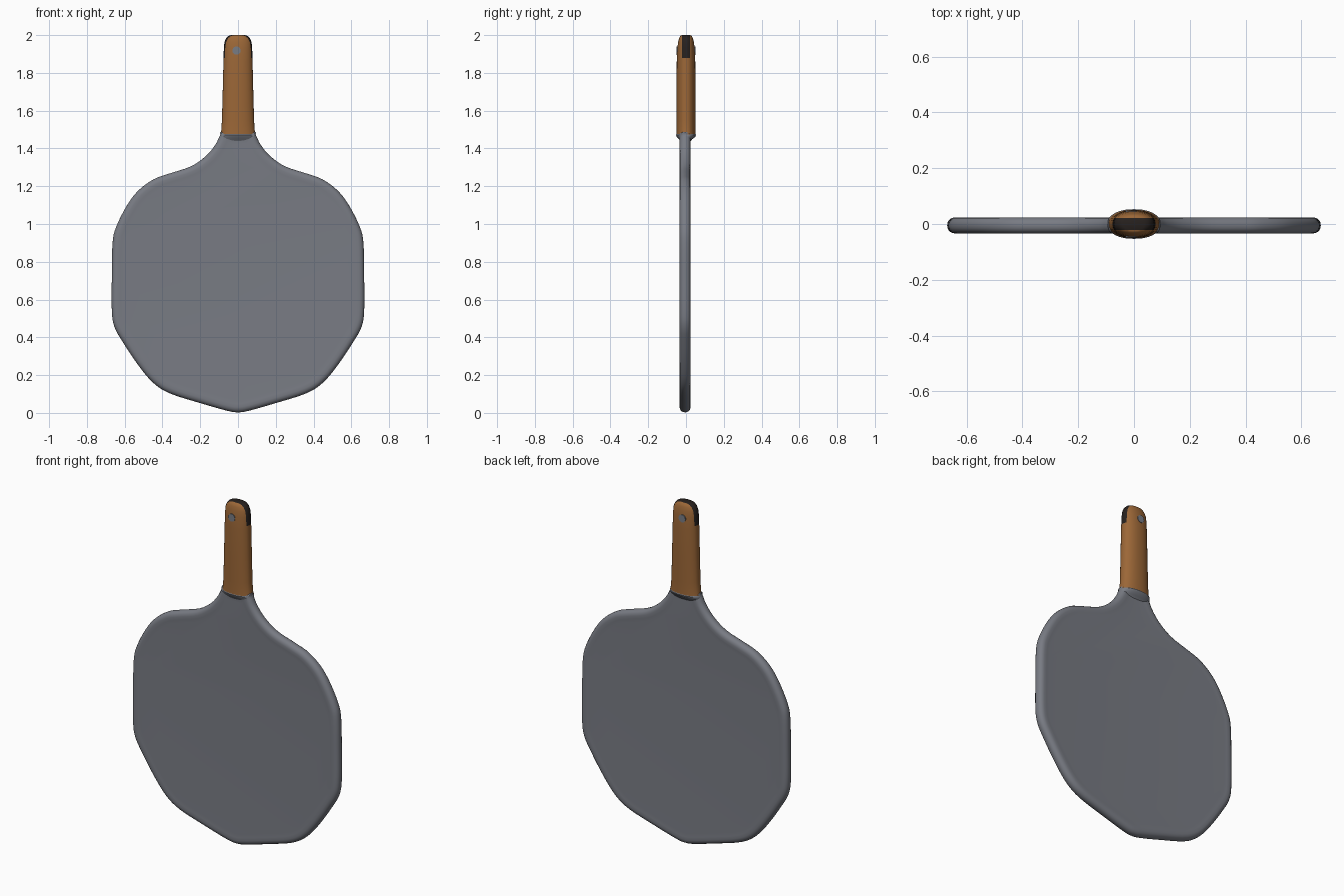
import bpy, bmesh, math
from mathutils import Vector

if "Cube" in bpy.data.objects:
    bpy.data.objects.remove(bpy.data.objects["Cube"])


def material(name, rgb):
    m = bpy.data.materials.new(name)
    m.diffuse_color = (*rgb, 1)
    m.use_nodes = True
    m.node_tree.nodes["Principled BSDF"].inputs["Base Color"].default_value = m.diffuse_color
    return m


GREY = material("slate grey", (0.19, 0.20, 0.23))
BROWN = material("warm wood", (0.33, 0.135, 0.038))
DARK = material("dark brown", (0.02, 0.015, 0.013))


def finish(bm, name, mats, angle=40):
    bmesh.ops.recalc_face_normals(bm, faces=bm.faces[:])
    me = bpy.data.meshes.new(name)
    bm.to_mesh(me)
    bm.free()
    ob = bpy.data.objects.new(name, me)
    bpy.context.collection.objects.link(ob)
    for m in mats:
        me.materials.append(m)
    bpy.ops.object.select_all(action='DESELECT')
    ob.select_set(True)
    bpy.context.view_layer.objects.active = ob
    bpy.ops.object.shade_smooth_by_angle(angle=math.radians(angle))
    return ob


def skin(bm, rings):
    """Bridge closed rings of points and cap both ends."""
    vs = [[bm.verts.new(p) for p in r] for r in rings]
    n = len(vs[0])
    for a, b in zip(vs, vs[1:]):
        for i in range(n):
            j = (i + 1) % n
            bm.faces.new((a[i], a[j], b[j], b[i]))
    bm.faces.new(vs[0])
    bm.faces.new(vs[-1])


def oval(z, rx, ry, y0=0.0, n=48, e=2.2):
    pts = []
    for i in range(n):
        c, s = math.cos(math.tau * i / n), math.sin(math.tau * i / n)
        pts.append((math.copysign(abs(c) ** (2 / e), c) * rx,
                    math.copysign(abs(s) ** (2 / e), s) * ry + y0, z))
    return pts


def smooth_loop(pts, k=4):
    """Closed Catmull-Rom curve through the points."""
    out, n = [], len(pts)
    P = [Vector(p) for p in pts]
    for i in range(n):
        a, b, c, d = P[i - 1], P[i], P[(i + 1) % n], P[(i + 2) % n]
        for s in range(k):
            t = s / k
            out.append(0.5 * (2 * b + (c - a) * t + (2 * a - 5 * b + 4 * c - d) * t * t
                              + (3 * b - a - 3 * c + d) * t ** 3))
    return out


# blade: mirrored outline with a rounded edge and slight rim
half = [(0.06, 0.012), (0.2, 0.052), (0.36, 0.103), (0.45, 0.16), (0.53, 0.255),
        (0.61, 0.375), (0.654, 0.455), (0.668, 0.54), (0.668, 0.72), (0.664, 0.90),
        (0.645, 0.985), (0.59, 1.095), (0.53, 1.175), (0.45, 1.235), (0.37, 1.265),
        (0.25, 1.305), (0.17, 1.36), (0.12, 1.42), (0.095, 1.47), (0.078, 1.49)]
loop = smooth_loop([(0, 0.003)] + half + [(-x, z) for x, z in reversed(half)])
n = len(loop)
normals = []
for i in range(n):
    t = (loop[(i + 1) % n] - loop[i - 1]).normalized()
    normals.append(Vector((-t.y, t.x)))     # points inwards
edge = [(0.065, 0.0265), (0.045, 0.0275), (0.028, 0.029), (0.015, 0.026), (0.006, 0.019), (0.001, 0.010)]
profile = [(o, -h) for o, h in edge] + [(0, 0)] + [(o, h) for o, h in reversed(edge)]
bm = bmesh.new()
skin(bm, [[(p.x + q.x * o, y - 0.005, p.y + q.y * o) for p, q in zip(loop, normals)]
          for o, y in profile])
finish(bm, "blade", [GREY])

# collar flaring from the blade into the grip
bm = bmesh.new()
skin(bm, [oval(1.435, 0.095, 0.026, -0.004), oval(1.448, 0.098, 0.034, -0.002),
          oval(1.462, 0.097, 0.050), oval(1.472, 0.095, 0.053), oval(1.48, 0.088, 0.048)])
finish(bm, "collar", [GREY])

# handle with a dark strip wrapping over its end
bm = bmesh.new()
skin(bm, [oval(*r) for r in [
    (1.468, 0.094, 0.051), (1.49, 0.089, 0.050), (1.55, 0.085, 0.050), (1.70, 0.081, 0.050),
    (1.86, 0.077, 0.049), (1.93, 0.075, 0.046), (1.962, 0.072, 0.042), (1.982, 0.064, 0.037),
    (1.995, 0.052, 0.031), (2.0, 0.038, 0.024)]])
for co, no in [((0, 0.022, 0), (0, 1, 0)), ((0, -0.022, 0), (0, 1, 0)), ((0, 0, 1.88), (0, 0, 1))]:
    bmesh.ops.bisect_plane(bm, geom=bm.verts[:] + bm.edges[:] + bm.faces[:],
                           plane_co=co, plane_no=no, dist=1e-5)
for f in bm.faces:
    c = f.calc_center_median()
    f.material_index = 1 if abs(c.y) < 0.022 and c.z > 1.88 else 0
finish(bm, "handle", [BROWN, DARK], 50)

# rivet through the handle
bpy.ops.mesh.primitive_cylinder_add(vertices=32, radius=0.022, depth=0.098,
                                    location=(-0.008, 0, 1.918), rotation=(math.pi / 2, 0, 0))
rivet = bpy.context.object
rivet.name = "rivet"
rivet.data.materials.append(GREY)
bpy.ops.object.shade_smooth_by_angle(angle=math.radians(40))
